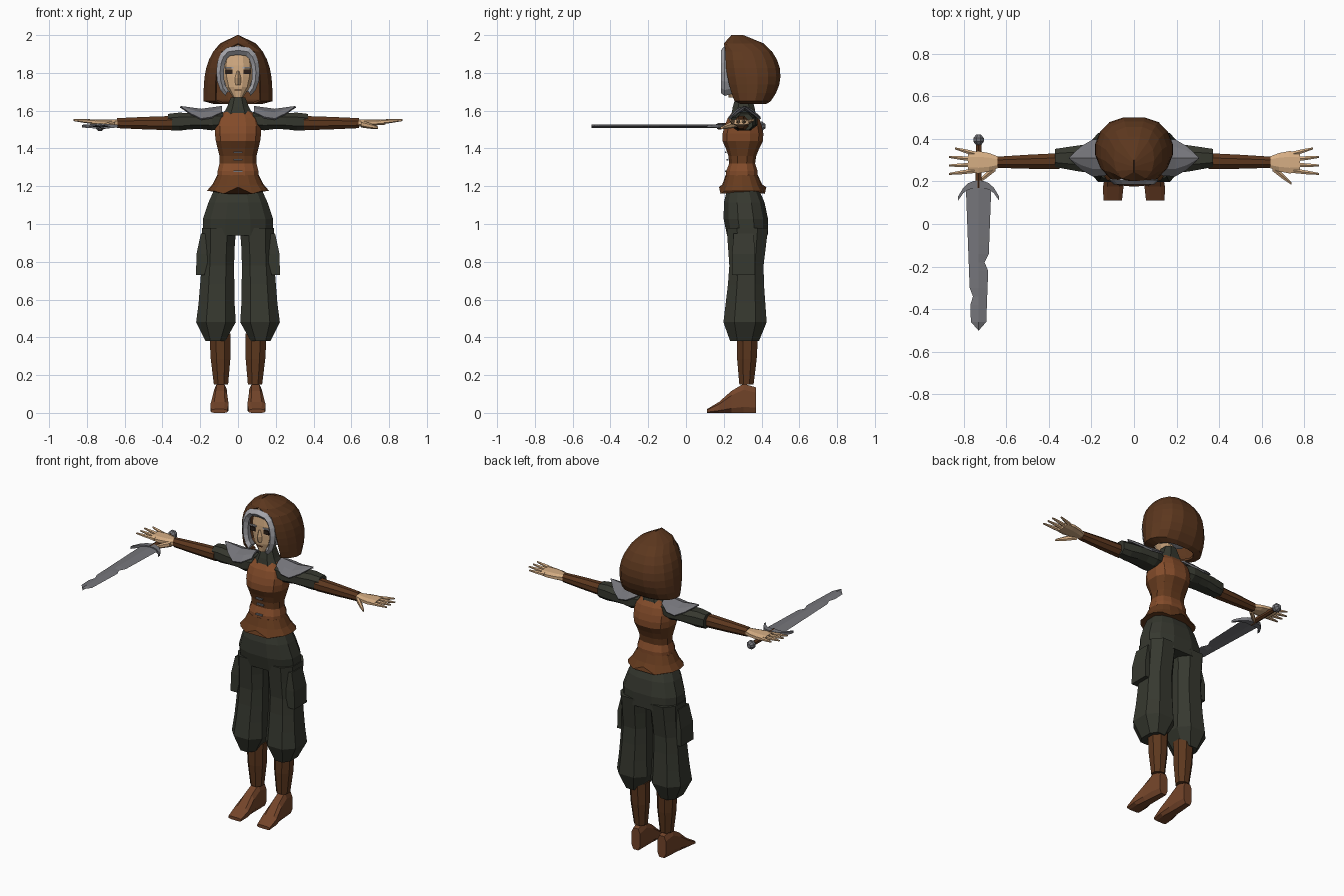
import bpy, bmesh
from math import cos, sin, pi
from mathutils import Matrix, Vector

cube = bpy.data.objects.get("Cube")
if cube:
    bpy.data.objects.remove(cube, do_unlink=True)


def colour(name, hexcode):
    """Flat material from a display colour, converted to linear."""
    channels = [byte / 255 for byte in bytes.fromhex(hexcode)]
    linear = [((c + 0.055) / 1.055) ** 2.4 for c in channels]
    material = bpy.data.materials.new(name)
    material.use_nodes = True
    material.diffuse_color = (*linear, 1)
    shader = material.node_tree.nodes["Principled BSDF"]
    shader.inputs["Base Color"].default_value = (*linear, 1)
    shader.inputs["Roughness"].default_value = 0.9
    return material


DARK_LEATHER = colour("dark brown leather", "5C371E")
TAN_LEATHER = colour("tan leather", "844C2A")
MID_LEATHER = colour("brown leather", "663B1E")
SHOE = colour("shoe brown", "74452A")
CLOTH = colour("dark green cloth", "36382F")
SKIN = colour("skin", "D6AE84")
STEEL = colour("grey steel", "75757A")
HAIR = colour("silver hair", "A6A6AC")
EYE = colour("dark eye", "2C2019")


def finish(name, bm, materials, mirror):
    bmesh.ops.recalc_face_normals(bm, faces=bm.faces)
    mesh = bpy.data.meshes.new(name)
    bm.to_mesh(mesh)
    bm.free()
    for material in materials:
        mesh.materials.append(material)
    ob = bpy.data.objects.new(name, mesh)
    bpy.context.collection.objects.link(ob)
    if mirror:
        ob.modifiers.new("Mirror", 'MIRROR')
    return ob


def skin_rows(name, rows, *materials, closed=True, mirror=False, banded=(), thickness=0):
    """Skin rows of points; strips listed in banded take the second material."""
    bm = bmesh.new()
    verts = [[bm.verts.new(point) for point in row] for row in rows]
    count = len(rows[0])
    for r, (lower, upper) in enumerate(zip(verts, verts[1:])):
        for i in range(count if closed else count - 1):
            j = (i + 1) % count
            face = bm.faces.new((lower[i], lower[j], upper[j], upper[i]))
            face.material_index = int(r in banded)
    if closed:
        bm.faces.new(verts[0])
        bm.faces.new(verts[-1])
    ob = finish(name, bm, materials, mirror)
    if thickness:
        solid = ob.modifiers.new("Thickness", 'SOLIDIFY')
        solid.thickness, solid.offset = thickness, -1


def power(value, exponent):
    return abs(value) ** exponent * (1 if value > 0 else -1)


def rings(start, end, widths, depths, sides=8, square=0.8, turn=0.5):
    """Evenly spaced rounded rings, set across the main axis of start to end."""
    start, end = Vector(start), Vector(end)
    span = [abs(c) for c in end - start]
    axis = span.index(max(span))
    u, v = [i for i in range(3) if i != axis]
    grow = cos(pi * turn / sides) ** -square if turn else 1
    rows = []
    for k, (width, depth) in enumerate(zip(widths, depths)):
        centre = start.lerp(end, k / (len(widths) - 1))
        row = []
        for i in range(sides):
            angle = 2 * pi * (i + turn) / sides
            point = centre.copy()
            point[u] += width * grow * power(cos(angle), square)
            point[v] += depth * grow * power(sin(angle), square)
            row.append(point)
        rows.append(row)
    return rows


def loft(name, start, end, widths, depths, *materials, mirror=False, banded=(), **shape):
    skin_rows(name, rings(start, end, widths, depths, **shape), *materials, mirror=mirror, banded=banded)


def limb(name, start, end, radii, material, mirror=True, sides=8):
    loft(name, start, end, radii, radii, material, mirror=mirror, sides=sides, square=1)


def box(name, centre, size, material, mirror=False):
    bm = bmesh.new()
    place = Matrix.Translation(centre) @ Matrix.Diagonal((*size, 1))
    bmesh.ops.create_cube(bm, size=1, matrix=place)
    finish(name, bm, [material], mirror)


# Shoes, each ring dropped to the ground, and bare calves in leather
shoe = rings((.09, .37, 0), (.1, .11, 0), (.03, .035, .04, .05, .045), (.07, .08, .06, .03, .01), square=.6)
for row in shoe:
    sole = min(point.z for point in row)
    for point in row:
        point.z -= sole
skin_rows("shoe", shoe, SHOE, mirror=True)
limb("calf", (.09, .32, .15), (.095, .325, .42), (.04, .055, .06), DARK_LEATHER)

# Baggy trousers
loft("trouser_leg", (.12, .31, .38), (.1, .325, .98), (.055, .11, .1, .095, .09, .09, .095),
     (.08, .12, .11, .1, .095, .105, .115), CLOTH, mirror=True)
loft("trouser_hips", (0, .325, .94), (0, .3, 1.2), (.19, .19, .16, .12), (.11, .12, .11, .08), CLOTH, sides=12)
loft("thigh_pocket", (.2, .305, .73), (.17, .305, .95), (.025, .04, .03), (.07, .07, .06),
     CLOTH, mirror=True, sides=4, square=.5)

# Bodice with a darker middle band, and its laces
loft("bodice", (0, .295, 1.24), (0, .305, 1.6), (.11, .11, .1, .1, .11, .12, .125, .125, .115, .07),
     (.085, .085, .07, .075, .09, .11, .11, .1, .085, .055), TAN_LEATHER, MID_LEATHER, sides=12, banded=(2, 3, 4))
for height, front in ((1.38, .21), (1.34, .22), (1.28, .21)):
    box("lace", (0, front, height), (.045, .009, .009), STEEL)

# Flared skirt with a notch at front and back
skirt = rings((0, .3, 1.16), (0, .295, 1.26), (.165, .135, .11), (.125, .105, .085), sides=16, turn=0)
for point in skirt[0]:
    if abs(point.x) < .01:
        point.z += .035
    elif abs(point.x) > .1:
        point.z += .015
skin_rows("skirt", skirt, MID_LEATHER)

# Collar, puffed sleeves and forearms
loft("collar", (0, .305, 1.57), (0, .305, 1.67), (.09, .06, .04), (.07, .06, .045), CLOTH)
loft("sleeve", (.08, .305, 1.55), (.37, .31, 1.54), (.06, .075, .07, .065, .055, .045),
     (.045, .055, .045, .045, .05, .045), CLOTH, mirror=True)
limb("forearm", (.35, .295, 1.534), (.64, .29, 1.534), (.04, .035, .028), DARK_LEATHER)

# Hands with spread fingers
loft("palm", (.63, .29, 1.535), (.78, .29, 1.54), (.025, .045, .055, .05), (.02, .018, .017, .015), SKIN, mirror=True)
for i, name in enumerate(("index", "middle", "ring", "little")):
    reach = .84 if name == "little" else .87
    limb(name + "_finger", (.75, .25 + .027 * i, 1.54), (reach, .235 + .04 * i, 1.55), (.012, .01, .005), SKIN, sides=6)
limb("thumb", (.65, .265, 1.53), (.74, .19, 1.51), (.018, .015, .007), SKIN, sides=6)

# Shoulder plates: arched rows that narrow to a raised tip
plate = []
for k in range(5):
    t = k / 4
    half = .09 * sin(pi * (.2 + .79 * t))
    crown = 1.61 + .015 * abs(2 * t - 1)
    plate.append([(.085 + .22 * t, .31 + half * s, crown - half * .6 * s * s) for s in (-1, -.6, 0, .6, 1)])
skin_rows("shoulder_plate", plate, STEEL, closed=False, mirror=True, thickness=.01)

# Head and face
loft("head", (0, .265, 1.67), (0, .32, 1.95), (.026, .064, .08, .084, .074, .04),
     (.04, .06, .073, .084, .09, .06), SKIN, sides=12)
loft("nose", (0, .215, 1.735), (0, .215, 1.81), (.014, .016, .006), (.01, .024, .008), SKIN, sides=4, turn=0)
box("eye", (.047, .217, 1.806), (.036, .009, .024), EYE, mirror=True)
box("eyebrow", (.047, .215, 1.828), (.046, .009, .008), HAIR, mirror=True)
box("mouth", (0, .214, 1.71), (.036, .006, .006), TAN_LEATHER)

# Hair: a lock sweeping from the parting down each side, and a cap behind
lock = []
for k in range(8):
    angle = .85 * pi * k / 7
    out = Vector((sin(angle), 0, cos(angle))) * (.024 - .001 * k)
    middle = Vector((.095 * sin(angle) ** .6, .205, 1.8 + .12 * cos(angle)))
    lock.append([middle - out, middle + Vector((0, -.02, 0)), middle + out, middle + Vector((0, .05, 0))])
skin_rows("hair_lock", lock, HAIR, mirror=True)
loft("hair_cap", (0, .36, 1.7), (0, .32, 1.95), (.09, .11, .1, .04), (.08, .09, .09, .06), HAIR)

# Deep domed hood, open at the face and closed above the brow
hood = []
for k in range(9):
    t = k / 8
    dome = max(1 - t ** 3, .001) ** .6
    front = .18 + .06 * (1 - t) ** 3 + .06 * t ** 8
    back = .3 + .22 * dome - .07 * (1 - t) ** 4
    opening = -1 if t < .85 else -pi / 2
    side = []
    for i in range(7):
        angle = opening + (1.4 - opening) * i / 6
        side.append((.185 * dome * abs(cos(angle)) ** .7,
                     (front + back) / 2 + (back - front) / 2 * sin(angle), 1.65 + .35 * t))
    hood.append(side + [(-x, y, z) for x, y, z in reversed(side)])
hood.insert(0, [(x * .7, .37 + (y - .37) * .7, z - .015) for x, y, z in hood[0]])
skin_rows("hood", hood, DARK_LEATHER, closed=False, thickness=.012)

# Notched sword lying flat in the right hand
hilt = Vector((-.73, 0, 1.518))
blade = []
for k in range(18):
    half = .06 - .0015 * k if k < 17 else .001
    left = half * (.6 if k == 9 else 1)
    right = half * (.65 if k == 13 else 1)
    blade.append([hilt + Vector((x, .18 - .04 * k, z)) for x, z in ((left, 0), (0, .009), (-right, 0), (0, -.009))])
skin_rows("blade", blade, STEEL)
limb("grip", hilt + Vector((0, .17, 0)), hilt + Vector((0, .38, 0)), (.016, .014), DARK_LEATHER, mirror=False, sides=6)
limb("pommel", hilt + Vector((0, .37, 0)), hilt + Vector((0, .42, 0)), (.012, .026, .026, .012), STEEL, mirror=False)
guard = []
for k in range(-4, 5):
    s = abs(k) / 4
    centre = hilt + Vector((k * .024, .185 - .065 * s ** 3, 0))
    half = .02 - .01 * s
    guard.append([centre + Vector((0, y * half, z * half * .7)) for y, z in ((1, 1), (-1, 1), (-1, -1), (1, -1))])
skin_rows("crossguard", guard, STEEL)
